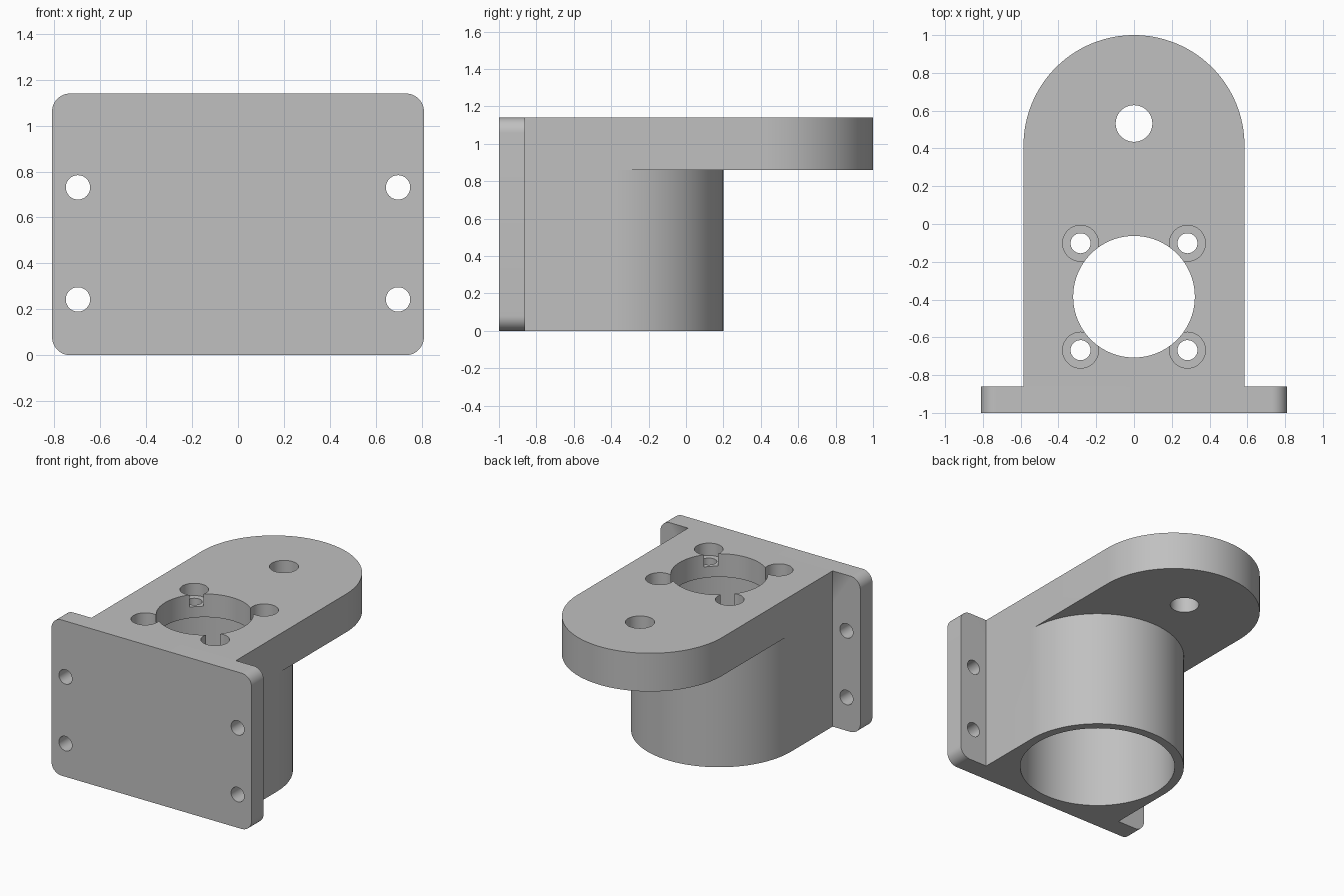
import bpy, math
from mathutils import Matrix

if "Cube" in bpy.data.objects:
    bpy.data.objects.remove(bpy.data.objects["Cube"])

HEIGHT, HALF_W, BORE_Y = 1.14, 0.585, -0.385

grey = bpy.data.materials.new("grey metal")
grey.use_nodes = True
colour = (0.53, 0.53, 0.53, 1)
grey.diffuse_color = colour
grey.node_tree.nodes["Principled BSDF"].inputs["Base Color"].default_value = colour


def arc(cx, cy, r, start, end, n):
    """Points on an arc, angles in degrees."""
    angles = [math.radians(start + (end - start) * i / n) for i in range(n + 1)]
    return [(cx + r * math.cos(a), cy + r * math.sin(a)) for a in angles]


def prism(name, outline, low, high, matrix=Matrix()):
    """Extrude a closed outline between two heights."""
    n = len(outline)
    verts = [(x, y, z) for z in (low, high) for x, y in outline]
    faces = [list(range(n))[::-1], list(range(n, 2 * n))]
    faces += [(i, (i + 1) % n, n + (i + 1) % n, n + i) for i in range(n)]
    mesh = bpy.data.meshes.new(name)
    mesh.from_pydata(verts, [], faces)
    mesh.transform(matrix)
    mesh.materials.append(grey)
    obj = bpy.data.objects.new(name, mesh)
    bpy.context.collection.objects.link(obj)
    return obj


def hole(name, x, y, r, low, high, matrix=Matrix(), n=64):
    return prism(name, arc(x, y, r, 0, 360, n)[:-1], low, high, matrix)


def combine(target, tool, operation):
    """Apply a boolean and discard the tool."""
    mod = target.modifiers.new("boolean", 'BOOLEAN')
    mod.operation, mod.solver, mod.object = operation, 'EXACT', tool
    bpy.context.view_layer.objects.active = target
    bpy.ops.object.modifier_apply(modifier=mod.name)
    bpy.data.objects.remove(tool)


# Upright mounting flange, drawn in x-z and extruded along y
upright = Matrix.Rotation(math.pi / 2, 4, 'X')
corner, half = 0.08, 0.81
outline = []
for cx, cy, a in ((half - corner, HEIGHT - corner, 0), (corner - half, HEIGHT - corner, 90),
                  (corner - half, corner, 180), (half - corner, corner, 270)):
    outline += arc(cx, cy, corner, a, a + 90, 12)
bracket = prism("motor_bracket", outline, 0.86, 1.0, upright)


# Round-ended hub and overhanging top plate
def tongue(name, centre_y, low, high):
    points = [(-HALF_W, -0.93), (HALF_W, -0.93)] + arc(0, centre_y, HALF_W, 0, 180, 64)
    return prism(name, points, low, high)


combine(bracket, tongue("top_plate", 1 - HALF_W, 0.86, HEIGHT), 'UNION')
combine(bracket, tongue("hub", BORE_Y, 0, 0.9), 'UNION')

# Wide bore from below, narrower opening and pivot hole through the plate
cutters = [hole("bore", 0, BORE_Y, 0.523, -0.1, 0.97, n=128),
           hole("shaft_opening", 0, BORE_Y, 0.322, 0.9, 1.3, n=96),
           hole("pivot_hole", 0, 0.532, 0.097, 0.7, 1.3)]
# Counterbored screw holes around the opening, and flange bolt holes
for sx in (-1, 1):
    for sy in (-1, 1):
        x, y = sx * 0.283, BORE_Y + sy * 0.283
        cutters.append(hole("counterbore", x, y, 0.095, 1.05, 1.3))
        cutters.append(hole("screw_hole", x, y, 0.053, 0.9, 1.2, n=48))
    for z in (0.243, 0.731):
        cutters.append(hole("bolt_hole", sx * 0.697, z, 0.053, 0.7, 1.2, upright, 48))
for cutter in cutters:
    combine(bracket, cutter, 'DIFFERENCE')

# Smooth round walls, crisp edges
bpy.ops.object.select_all(action='DESELECT')
bracket.select_set(True)
bpy.context.view_layer.objects.active = bracket
bpy.ops.object.shade_smooth_by_angle(angle=math.radians(30))
